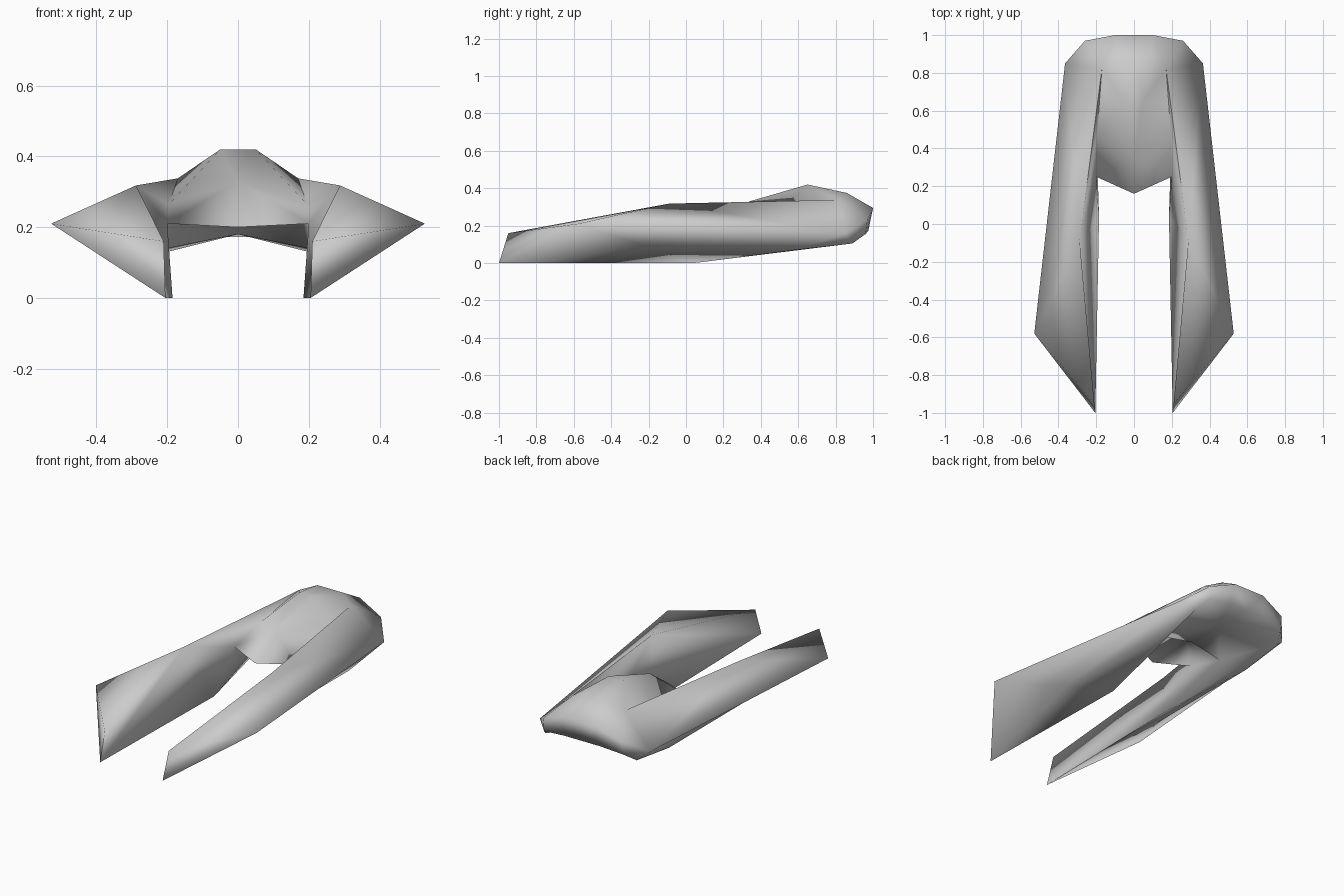
import bpy, bmesh, math

if "Cube" in bpy.data.objects:
    bpy.data.objects.remove(bpy.data.objects["Cube"])

# Corner points of the left half, named by place
P = dict(
    tip=(.205, -1, 0), nose=(.21, -.95, .16), wing=(.528, -.58, .21),
    flank=(.365, .85, .16), keel=(.325, -.2, .085), belly=(.31, .6, .072),
    heel=(.3, .89, .105), inner=(.185, .04, 0), ridge=(.288, -.09, .318),
    crest=(.17, .82, .338), valley=(.195, .48, .265), lip=(.2, .25, .21),
    sill=(.2, .5, .14), lip_top=(0, .19, .225), lip_mid=(0, .16, .2),
    attic=(.18, .47, .23), attic_mid=(0, .45, .26),
    sill_mid=(0, .5, .18), brow=(0, .34, .33), dome=(.05, .65, .42),
    back=(.08, .86, .375), tail=(.1, 1, .295), quarter=(.26, .97, .235),
    hip=(.26, .96, .155), under=(.12, .975, .172), vault=(0, .75, .18))
for n in ("dome", "back", "tail", "under"):
    P[n + "_mid"] = (0,) + P[n][1:]

# Panels of the left half, grouped by part
PANELS = {
    "prong_top": "tip wing nose, nose wing ridge, ridge wing flank, ridge flank crest",
    "prong_outside": "tip keel wing, wing keel flank, keel belly flank, belly heel flank",
    "prong_underside": "tip inner keel, inner belly keel, inner heel belly",
    "prong_inside": "tip nose ridge, tip ridge inner, inner ridge lip, inner lip sill, "
                    "ridge valley lip, ridge crest valley",
    "hub_top": "lip valley brow, lip brow lip_top, valley dome brow, valley crest dome, "
               "dome crest back, brow dome dome_mid, dome back back_mid dome_mid",
    "hub_front": "lip lip_top lip_mid, lip lip_mid attic_mid attic, "
                 "attic attic_mid sill_mid sill, lip attic sill",
    "hub_rear": "crest flank quarter, crest quarter tail back, back tail tail_mid back_mid, "
                "tail quarter hip under, flank heel hip quarter, tail under under_mid tail_mid",
    "hub_underside": "inner sill heel, sill vault heel, vault hip heel, vault under hip, "
                     "sill sill_mid vault, vault under_mid under",
}

# One welded hull, both halves
bm = bmesh.new()
for side in (1, -1):
    verts = {n: bm.verts.new((side * x, y, z)) for n, (x, y, z) in P.items()}
    for group in PANELS.values():
        for panel in group.split(","):
            bm.faces.new([verts[n] for n in panel.split()])
bmesh.ops.remove_doubles(bm, verts=bm.verts, dist=.0005)
bmesh.ops.recalc_face_normals(bm, faces=bm.faces)
mesh = bpy.data.meshes.new("hull")
bm.to_mesh(mesh)
bm.free()
hull = bpy.data.objects.new("hull", mesh)
bpy.context.collection.objects.link(hull)

# Plain grey finish
mat = bpy.data.materials.new("grey")
mat.use_nodes = True
mat.diffuse_color = (.6, .6, .6, 1)
mat.node_tree.nodes["Principled BSDF"].inputs["Base Color"].default_value = (.6, .6, .6, 1)
mesh.materials.append(mat)

# Soft panels with crisp outer creases
bpy.ops.object.select_all(action='DESELECT')
hull.select_set(True)
bpy.context.view_layer.objects.active = hull
bpy.ops.object.shade_smooth_by_angle(angle=math.radians(95))
